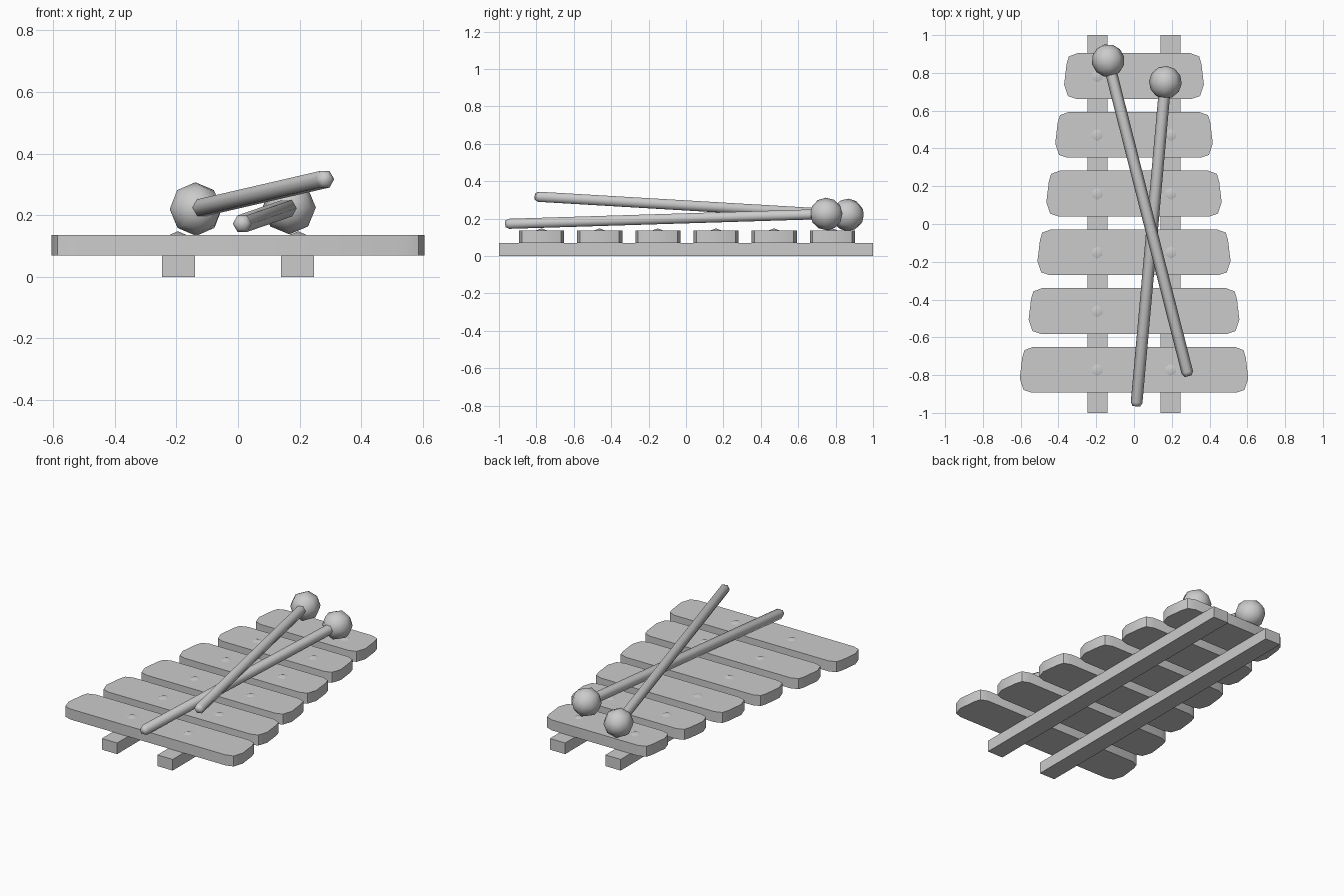
import bpy, bmesh, math
from mathutils import Vector

if "Cube" in bpy.data.objects:
    bpy.data.objects.remove(bpy.data.objects["Cube"], do_unlink=True)

grey = bpy.data.materials.new("plain_grey")
grey.use_nodes = True
COLOUR = (0.6, 0.6, 0.6, 1)
grey.diffuse_color = COLOUR
grey.node_tree.nodes["Principled BSDF"].inputs["Base Color"].default_value = COLOUR


def make(name, bm, smooth=None):
    bmesh.ops.recalc_face_normals(bm, faces=bm.faces)
    mesh = bpy.data.meshes.new(name)
    bm.to_mesh(mesh)
    bm.free()
    mesh.materials.append(grey)
    obj = bpy.data.objects.new(name, mesh)
    bpy.context.collection.objects.link(obj)
    if smooth:
        bpy.ops.object.select_all(action="DESELECT")
        obj.select_set(True)
        bpy.context.view_layer.objects.active = obj
        bpy.ops.object.shade_smooth_by_angle(angle=math.radians(smooth))
    return obj


def extrude(name, outline, z0, z1, smooth=None):
    bm = bmesh.new()
    face = bm.faces.new([bm.verts.new((x, y, z0)) for x, y in outline])
    new = bmesh.ops.extrude_face_region(bm, geom=[face])["geom"]
    up = [v for v in new if isinstance(v, bmesh.types.BMVert)]
    bmesh.ops.translate(bm, verts=up, vec=(0, 0, z1 - z0))
    return make(name, bm, smooth)


# Two rails
for side, x in (("right", -0.193), ("left", 0.193)):
    w = 0.053
    extrude(side + "_rail", [(x - w, -1), (x + w, -1), (x + w, 1), (x - w, 1)], 0, 0.07)

# Tone bars: tapered ends with clipped corners, each narrower toward the back
END = [(-0.065, -0.12), (-0.02, -0.105), (0, -0.045),
       (-0.013, 0.065), (-0.025, 0.105), (-0.07, 0.122)]
for i in range(6):
    half = 0.605 - 0.047 * i
    y = -0.773 + 0.311 * i
    right = [(half + dx, y + dy) for dx, dy in END]
    left = [(-px, py) for px, py in reversed(right)]
    extrude(f"tone_bar_{i + 1}", right + left, 0.07, 0.136, 40)

    # Low pointed nail heads over the rails
    for side, x in (("right", -0.195), ("left", 0.195)):
        bm = bmesh.new()
        bmesh.ops.create_cone(bm, cap_ends=True, segments=6, radius1=0.037,
                              radius2=0, depth=0.014)
        bmesh.ops.translate(bm, verts=bm.verts, vec=(x, y, 0.141))
        make(f"{side}_nail_{i + 1}", bm, 40)


# Mallets: six-sided stick with a rounded tip, and a faceted ball
def mallet(name, head, tip):
    head, tip = Vector(head), Vector(tip)
    length = (tip - head).length
    turn = (tip - head).to_track_quat("Z", "Y")
    bm = bmesh.new()
    rings = []
    for z, r in ((0, 0.031), (length - 0.02, 0.031), (length, 0.02)):
        rings.append([bm.verts.new((r * math.cos(a), r * math.sin(a), z))
                      for a in (math.tau * k / 6 for k in range(6))])
    for low, high in zip(rings, rings[1:]):
        for k in range(6):
            n = (k + 1) % 6
            bm.faces.new((low[k], low[n], high[n], high[k]))
    bm.faces.new(rings[0])
    bm.faces.new(rings[-1])
    stick = make(name + "_stick", bm, 65)
    bm = bmesh.new()
    bmesh.ops.create_uvsphere(bm, u_segments=8, v_segments=6, radius=0.087)
    ball = make(name + "_ball", bm, 60)
    for obj in (stick, ball):
        obj.location = head
        obj.rotation_mode = "QUATERNION"
        obj.rotation_quaternion = turn


mallet("upper_mallet", (-0.137, 0.865, 0.22), (0.287, -0.805, 0.318))
mallet("lower_mallet", (0.166, 0.75, 0.225), (0.012, -0.965, 0.172))
